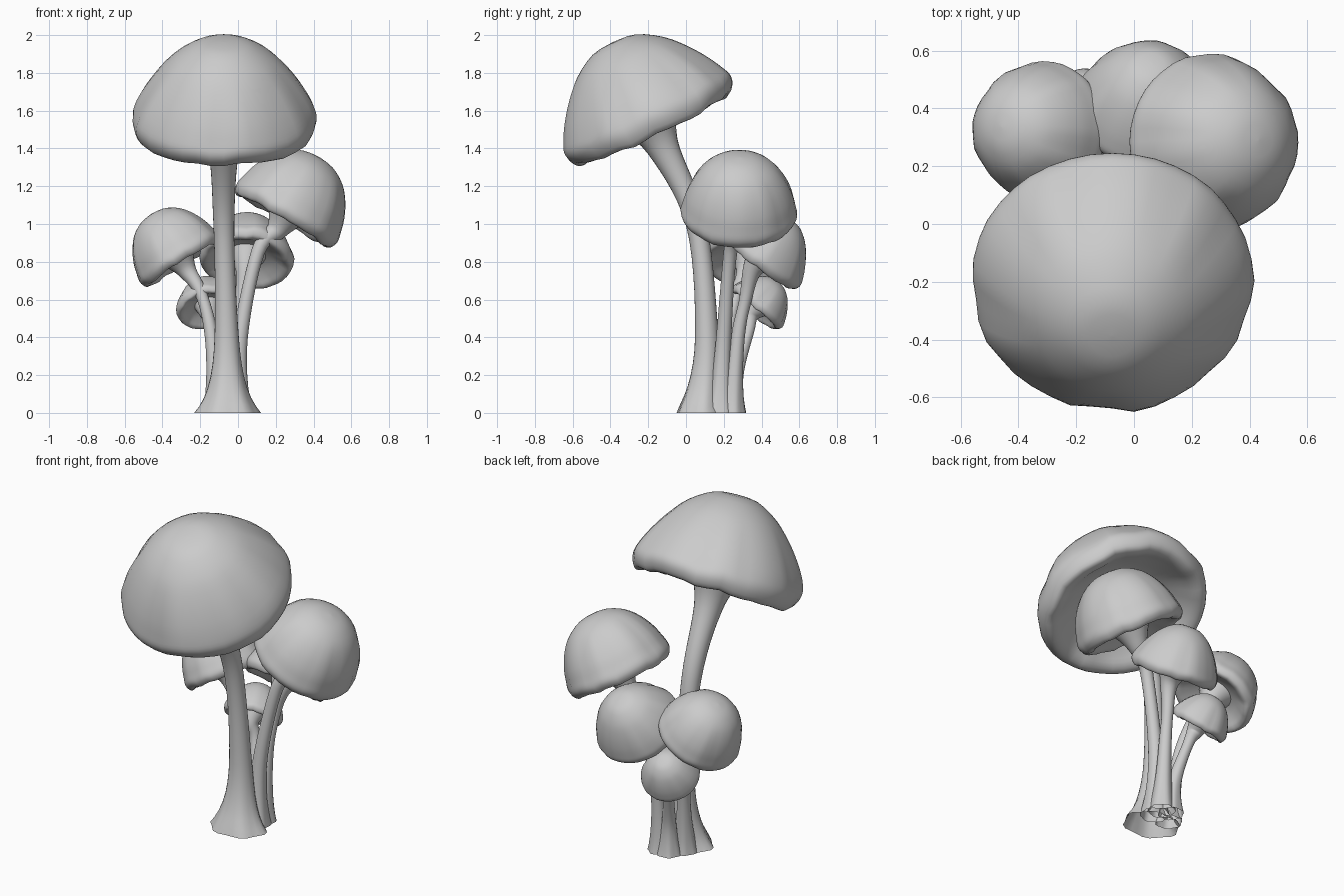
import bpy, bmesh, math, random
from mathutils import Vector

if "Cube" in bpy.data.objects:
    bpy.data.objects.remove(bpy.data.objects["Cube"])

random.seed(4)
SEG = 40


def skin(name, rings, close_ends=False):
    """Skin a list of vertex rings; smooth shaded."""
    bm = bmesh.new()
    rows = [[bm.verts.new(p) for p in ring] for ring in rings]
    for a, b in zip(rows, rows[1:]):
        n = len(a)
        for i in range(n):
            bm.faces.new((a[i], a[(i + 1) % n], b[(i + 1) % n], b[i]))
    if close_ends:
        bm.faces.new(rows[0])
        bm.faces.new(rows[-1])
    bmesh.ops.recalc_face_normals(bm, faces=bm.faces)
    for f in bm.faces:
        f.smooth = True
    me = bpy.data.meshes.new(name)
    bm.to_mesh(me)
    bm.free()
    ob = bpy.data.objects.new(name, me)
    bpy.context.collection.objects.link(ob)


def spline(pts, steps):
    """Catmull-Rom curve through the points."""
    out = []
    pts = [Vector(p) for p in pts]
    for i in range(len(pts) - 1):
        a, b = pts[max(i - 1, 0)], pts[i]
        c, d = pts[i + 1], pts[min(i + 2, len(pts) - 1)]
        for s in range(steps):
            t = s / steps
            out.append(0.5 * (2 * b + (c - a) * t + (2 * a - 5 * b + 4 * c - d) * t * t
                              + (3 * b - a - 3 * c + d) * t ** 3))
    return out + [pts[-1]]


def frame(axis):
    """Two directions across an axis, the first along x."""
    u = Vector((1, 0, 0))
    u = (u - axis * u.dot(axis)).normalized()
    return u, axis.cross(u)


# Rolled rim and hollow underside, in units of the cap radius
RIM = [(1, .02), (.985, -.07), (.92, -.15), (.82, -.15), (.7, -.08),
       (.5, .02), (.3, .07), (.01, .09)]
# Dome outlines: conical and rounded
CONE = [(.01, 1), (.24, .97), (.49, .78), (.68, .55), (.84, .32), (.95, .14)]
ROUND = [(.01, 1), (.3, .96), (.58, .82), (.78, .6), (.91, .35), (.97, .14)]


def cap(name, centre, n, r, h, roundness, droop):
    u, v = frame(n)
    dome = [Vector(a).lerp(Vector(b), roundness) for a, b in zip(CONE, ROUND)]
    prof = [(x * r, z * h) for x, z in dome] + [(x * r, z * r) for x, z in RIM]
    ph = [random.uniform(0, math.tau) for _ in range(3)]
    rings = []
    for x, z in spline(prof, 3):
        w = max(0, min(1, (x / r - .55) / .4))
        sag = droop * w * max(0, min(1, .5 - z / r * 4))     # rim hangs lower at the sides
        ring = []
        for i in range(SEG):
            a = math.tau * i / SEG
            ruffle = w * (.4 * math.sin(5 * a + ph[0]) + .5 * math.sin(9 * a + ph[1])
                          + .4 * math.sin(14 * a + ph[2]))
            rr = x * (1 + .013 * ruffle)
            zz = z + r * .026 * ruffle - sag * math.cos(a) ** 2
            ring.append(centre + u * rr * math.cos(a) + v * rr * math.sin(a) + n * zz)
        rings.append(ring)
    skin(name, rings, True)


def stem(name, base, mid, bend, base_r, mid_r, centre, n, r, wide):
    neck, end = centre - n * r * .36, centre + n * r * .08
    # fourth value of each knot: extra radius where the stem flares into the cap
    knots = [(*base, 0, 0), (*mid, 0), (*bend, 0), (*neck, mid_r * .6), (*end, r * .42 - mid_r)]
    pts = spline(knots, 7)
    ph = random.uniform(0, math.tau)
    rings = []
    for k, p in enumerate(pts):
        t = (pts[min(k + 1, len(pts) - 1)] - pts[max(k - 1, 0)]).xyz.normalized()
        if k == 0:
            t = Vector((0, 0, 1))
        u, v = frame(t)
        foot = math.exp(-p.z / .17)          # foot widens and gets ribs near the ground
        rad = mid_r + p.w + (base_r - mid_r) * foot
        ring = []
        for i in range(24):
            g = math.tau * i / 24
            q = rad * (1 + .06 * foot * math.sin(6 * g + ph))
            ring.append(p.xyz + u * q * math.cos(g) * (1 + wide * foot) + v * q * math.sin(g))
        rings.append(ring)
    skin(name, rings)


def mushroom(name, centre, axis, r, h, base, mid, bend, base_r, mid_r,
             roundness=.9, droop=.01, wide=0):
    c, n = Vector(centre), Vector(axis).normalized()
    cap(name + "_cap", c, n, r, h, roundness, droop)
    stem(name + "_stem", base, mid, bend, base_r, mid_r, c, n, r, wide)


mushroom("large_front", (-.075, -.2, 1.57), (0, -.43, .9), .485, .435,
         (-.055, .085), (-.06, .11, .4), (-.075, .055, 1), .135, .055,
         roundness=.35, droop=.04, wide=.25)
mushroom("medium_right", (.262, .28, 1.065), (.5, .03, .85), .308, .335,
         (.0, .18), (.012, .2, .4), (.105, .235, .85), .08, .036)
mushroom("medium_left", (-.315, .32, .825), (-.53, .06, .84), .243, .27,
         (-.11, .17), (-.14, .22, .4), (-.195, .27, .63), .075, .031)
mushroom("medium_back", (.045, .405, .825), (.07, .6, .78), .25, .25,
         (0, .24), (.005, .275, .4), (.02, .315, .6), .075, .032, roundness=.4)
mushroom("small_back", (-.16, .38, .563), (-.14, .64, .75), .168, .17,
         (-.06, .25), (-.07, .265, .2), (-.115, .33, .43), .07, .027, roundness=.5)
